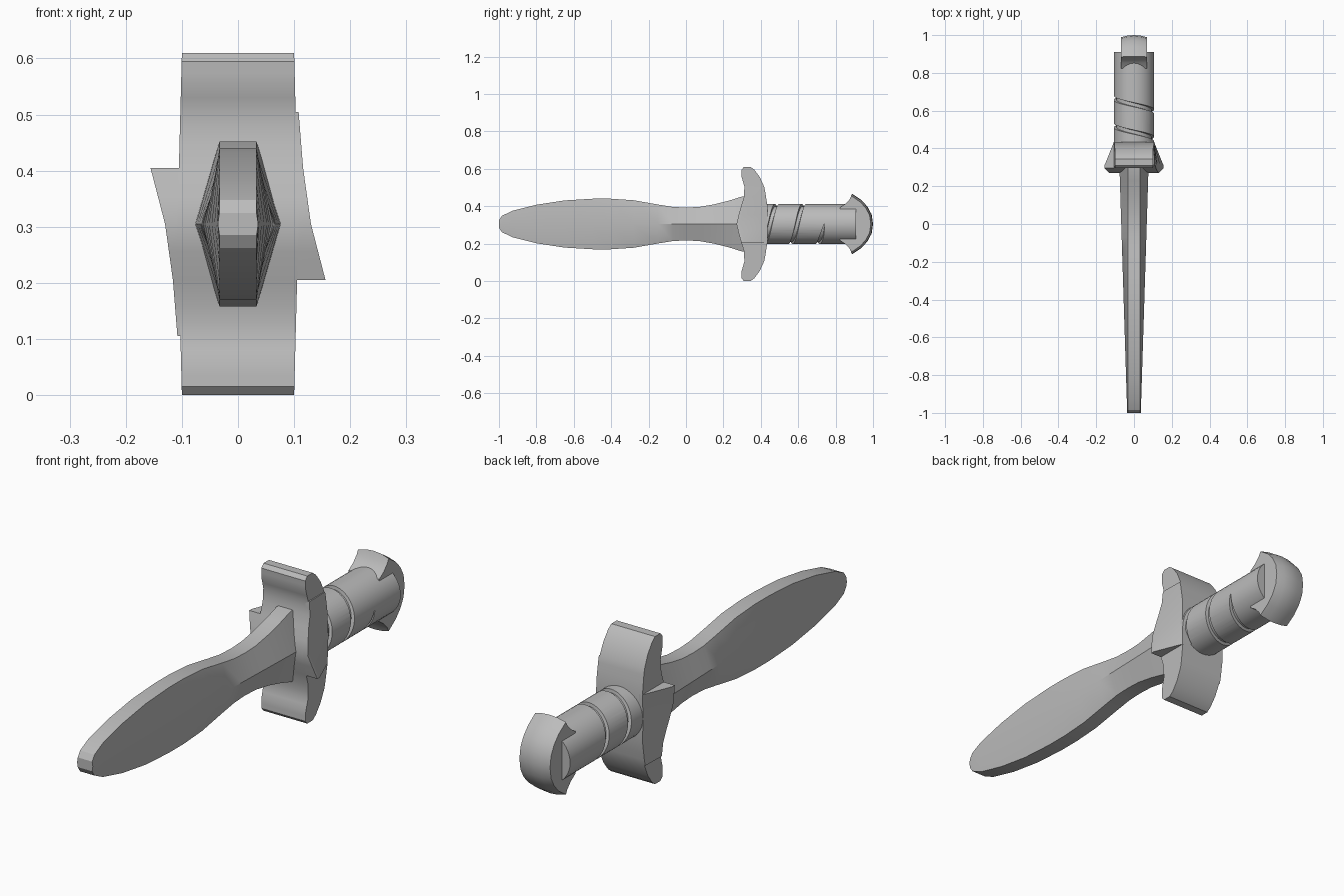
import bpy, bmesh, math

if "Cube" in bpy.data.objects:
    bpy.data.objects.remove(bpy.data.objects["Cube"])

MID = 0.305  # height of the long axis

steel = bpy.data.materials.new("plain grey")
steel.use_nodes = True
grey = (0.5, 0.5, 0.5, 1)
steel.diffuse_color = grey
steel.node_tree.nodes["Principled BSDF"].inputs["Base Color"].default_value = grey


def lerp(table, t):
    """Read a value from a short list of (position, value) pairs."""
    for (a, va), (b, vb) in zip(table, table[1:]):
        if t <= b:
            return va + (vb - va) * max(0, t - a) / (b - a)
    return table[-1][1]


def loft(name, rings, angle=30):
    """Skin a row of equal point rings and cap both ends."""
    bm = bmesh.new()
    rows = [[bm.verts.new(p) for p in ring] for ring in rings]
    n = len(rows[0])
    for a, b in zip(rows, rows[1:]):
        for i in range(n):
            j = (i + 1) % n
            bm.faces.new((a[i], a[j], b[j], b[i]))
    bm.faces.new(rows[0])
    bm.faces.new(rows[-1])
    bmesh.ops.recalc_face_normals(bm, faces=bm.faces)
    mesh = bpy.data.meshes.new(name)
    bm.to_mesh(mesh)
    bm.free()
    ob = bpy.data.objects.new(name, mesh)
    bpy.context.collection.objects.link(ob)
    mesh.materials.append(steel)
    smooth(ob, angle)
    return ob


def smooth(ob, angle):
    bpy.ops.object.select_all(action='DESELECT')
    ob.select_set(True)
    bpy.context.view_layer.objects.active = ob
    bpy.ops.object.shade_smooth_by_angle(angle=math.radians(angle))


# Leaf-shaped blade: flat edges and a ridge that thickens toward the guard
outline = [(-1, .02), (-.985, .043), (-.93, .07), (-.8, .103), (-.65, .126),
           (-.5, .135), (-.4, .135), (-.28, .127), (-.15, .104), (-.07, .091),
           (0, .088), (.07, .091), (.15, .105), (.23, .125), (.3, .147), (.33, .147)]
rings = []
for y, h in outline:
    w = .036 + .041 * (y + 1) / 1.3
    e = .033
    rings.append([(e, y, MID + h), (w, y, MID), (e, y, MID - h),
                  (-e, y, MID - h), (-w, y, MID), (-e, y, MID + h)])
loft("blade", rings)

# Crescent guard: front and back edges by distance from the middle
front = [(0, .27), (.075, .288), (.145, .31), (.2, .312), (.25, .298), (.29, .296), (.305, .31)]
back = [(0, .435), (.1, .435), (.195, .42), (.25, .395), (.29, .365), (.305, .345)]
steps = [0, .05, .1, .145, .175, .2, .225, .25, .27, .29, .305]
levels = [-s for s in reversed(steps)] + steps[1:]
rings = []
for d in levels:
    f, b = lerp(front, abs(d)), lerp(back, abs(d))
    w = .108 - .008 * abs(d) / .305
    rings.append([(w, f, MID + d), (w, b, MID + d), (-w, b, MID + d), (-w, f, MID + d)])
loft("guard", rings)

# Flared wings, one per side, each ending in a sharp step past the middle
flare = [(-.1, .156), (0, .13), (.1, .116), (.2, .108), (.305, .1)]
for name, s in (("left_wing", 1), ("right_wing", -1)):
    rings = []
    for d in [v for v in levels if -.101 < v < .21]:
        f, b = lerp(front, abs(d)), lerp(back, abs(d))
        z = MID + s * d
        w = lerp(flare, d)
        rings.append([(s * .09, f, z), (s * w, f, z),
                      (s * w, f + .015, z), (s * .106, b, z), (s * .09, b, z)])
    loft(name, rings)

# Round grip with a spiral groove cut into it
N = 40
R = .107
rings = [[(R * math.cos(2 * math.pi * i / N), y, MID + R * math.sin(2 * math.pi * i / N))
          for i in range(N)] for y in (.4, .91)]
grip = loft("grip", rings)

turns, per_turn = 2, 40
rings = []
for k in range(-6, turns * per_turn + 1):
    a = 2 * math.pi * k / per_turn
    y = .45 + .145 * k / per_turn
    w = .013 * min(1, .15 + (turns * per_turn - k) / 5)
    c, s = math.cos(a), math.sin(a)
    rings.append([(r * c, y + v, MID + r * s)
                  for r, v in ((.094, -w * .7), (.125, -w * 1.1), (.125, w * 1.1), (.094, w * .7))])
cutter = loft("groove_cutter", rings)
cut = grip.modifiers.new("groove", 'BOOLEAN')
cut.operation = 'DIFFERENCE'
cut.solver = 'EXACT'
cut.object = cutter
bpy.context.view_layer.objects.active = grip
bpy.ops.object.modifier_apply(modifier=cut.name)
bpy.data.objects.remove(cutter)
smooth(grip, 30)

# Crescent pommel with a slightly domed outer rim
half = [(.997, 0), (.99, .05), (.968, .092), (.935, .128), (.885, .162)]
inner = [(.872, .132), (.85, .108), (.82, .088)]
rings = []
for x, inset in ((-.07, .012), (-.035, .003), (0, 0), (.035, .003), (.07, .012)):
    rim = []
    for y, h in half:
        k = 1 - inset / .16
        rim.append((.84 + (y - .84) * k, h * k))
    side = rim + inner
    ring = side + [(y, -h) for y, h in reversed(side[1:])]
    rings.append([(x, y + .003, MID + h) for y, h in ring])
loft("pommel", rings, 25)
